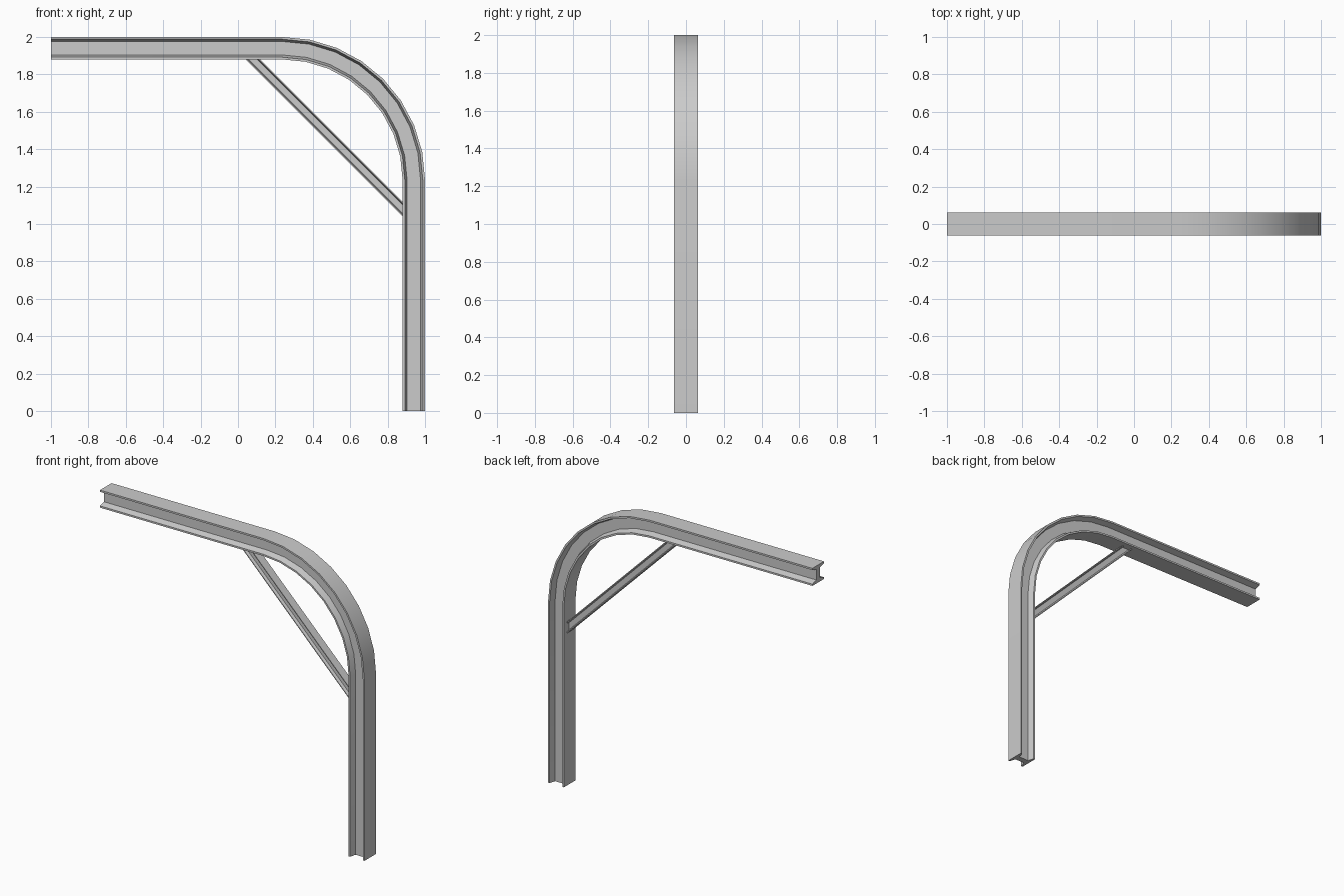
import bpy, bmesh, math
from mathutils import Vector

cube = bpy.data.objects.get("Cube")
if cube:
    bpy.data.objects.remove(cube, do_unlink=True)

steel = bpy.data.materials.new("grey_steel")
steel.use_nodes = True
colour = (0.6, 0.6, 0.6, 1)
steel.diffuse_color = colour
steel.node_tree.nodes["Principled BSDF"].inputs["Base Color"].default_value = colour

DEPTH, WIDTH = 0.12, 0.125


def i_section(depth, width):
    """Tapered flange outline as (across, out) pairs, anticlockwise."""
    w, d = width / 2, depth / 2
    tip, root, web = d * 0.8, d * 0.6, width * 0.16
    quarter = [(w, d), (w, tip), (web, root)]
    right = quarter + [(a, -o) for a, o in reversed(quarter)]
    return right + [(-a, o) for a, o in reversed(right)]


def sweep(name, stations, section):
    """Skin a section along (centre, out direction) stations in the xz plane."""
    bm = bmesh.new()
    rings = [[bm.verts.new(c + out * o + Vector((0, a, 0))) for a, o in section]
             for c, out in stations]
    n = len(section)
    for r, s in zip(rings, rings[1:]):
        for i in range(n):
            j = (i + 1) % n
            bm.faces.new((r[i], r[j], s[j], s[i]))
    bm.faces.new(rings[0])
    bm.faces.new(rings[-1])
    bmesh.ops.recalc_face_normals(bm, faces=bm.faces)
    mesh = bpy.data.meshes.new(name)
    bm.to_mesh(mesh)
    bm.free()
    mesh.materials.append(steel)
    obj = bpy.data.objects.new(name, mesh)
    bpy.context.collection.objects.link(obj)
    bpy.ops.object.select_all(action='DESELECT')
    obj.select_set(True)
    bpy.context.view_layer.objects.active = obj
    bpy.ops.object.shade_smooth_by_angle(angle=math.radians(30))
    return obj


# Main beam: straight arm, eight-segment bend, straight post
bend, radius, steps = 0.235, 0.765, 8
up, side = Vector((0, 0, 1)), Vector((1, 0, 0))
mid = radius - DEPTH / 2
corner = Vector((bend, 0, 2 - radius))
path = [(Vector((-1, 0, 2 - DEPTH / 2)), up)]
for k in range(steps + 1):
    t = math.pi / 2 * k / steps
    out = side * math.sin(t) + up * math.cos(t)
    path.append((corner + out * mid, out))
path.append((Vector((1 - DEPTH / 2, 0, 0)), side))
sweep("curved_beam", path, i_section(DEPTH, WIDTH))

# Diagonal brace: half-size section, mitred flush with the arm and the post
face_z, face_x = 2 - DEPTH, 1 - DEPTH
brace_depth = 0.056
top = Vector((0.08, 0, face_z))
foot = Vector((face_x, 0, face_z - (face_x - top.x)))
mitre = math.sqrt(2)
sweep("diagonal_brace", [(top, side * mitre), (foot, up * mitre)],
      i_section(brace_depth, 0.06))
